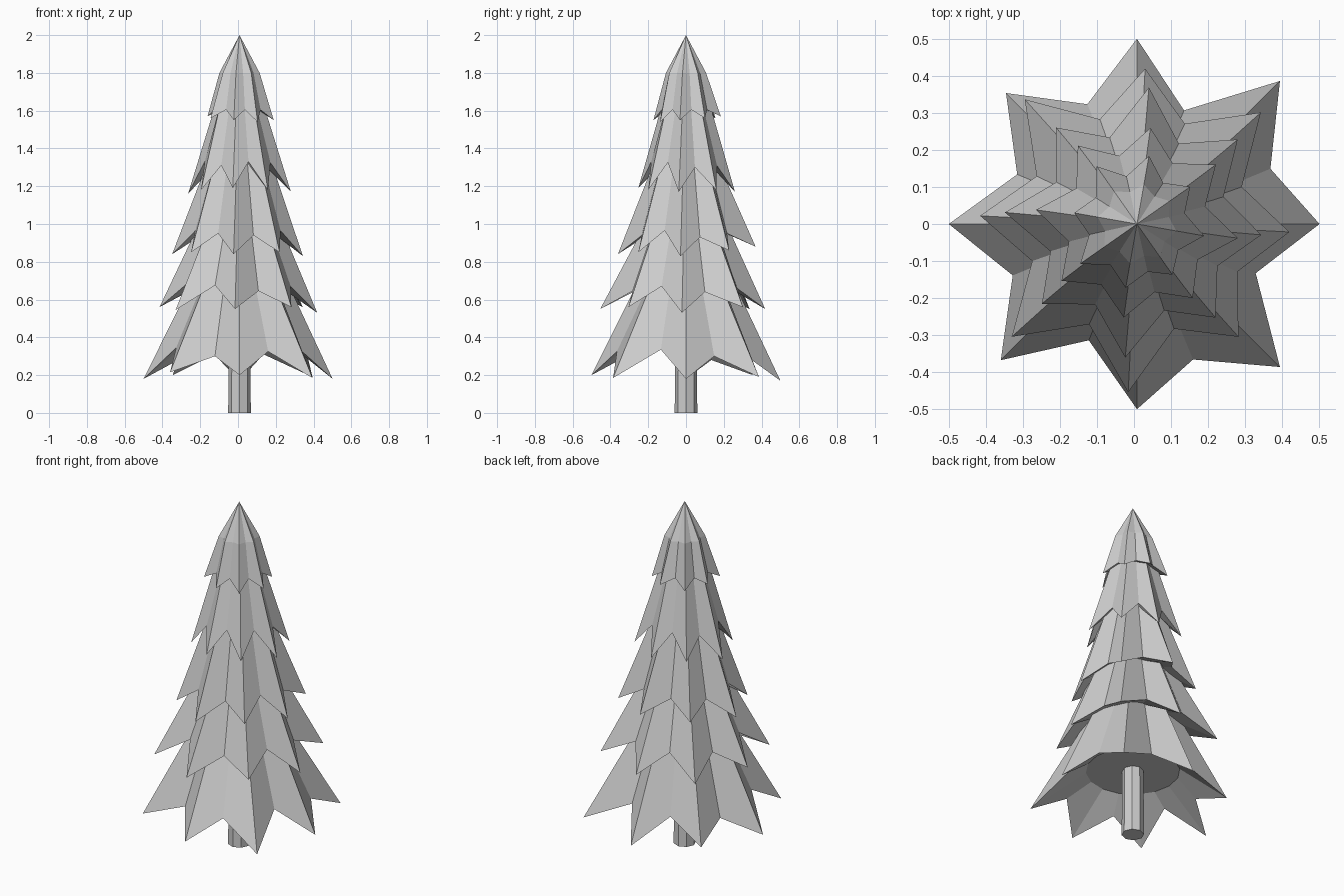
import bpy, bmesh
from math import cos, sin, radians

cube = bpy.data.objects.get("Cube")
if cube:
    bpy.data.objects.remove(cube, do_unlink=True)

GREY = (0.61, 0.61, 0.61, 1)
grey = bpy.data.materials.new("plain grey")
grey.use_nodes = True
grey.diffuse_color = GREY
grey.node_tree.nodes["Principled BSDF"].inputs["Base Color"].default_value = GREY

CENTRE_X = 0.008
POINTS = 8


def finish(name, bm):
    bmesh.ops.recalc_face_normals(bm, faces=bm.faces)
    mesh = bpy.data.meshes.new(name)
    bm.to_mesh(mesh)
    bm.free()
    mesh.materials.append(grey)
    obj = bpy.data.objects.new(name, mesh)
    bpy.context.collection.objects.link(obj)
    return obj


def spread(value):
    """One value for all points, or a list with one per point."""
    return value if isinstance(value, list) else [value] * POINTS


def star_ring(bm, turn, tip_r, tip_z, valley_r, valley_z):
    """Ring of alternating branch tips and valleys."""
    ring = []
    tips = zip(spread(tip_r), spread(tip_z))
    valleys = zip(spread(valley_r), spread(valley_z))
    for i, pair in enumerate(zip(tips, valleys)):
        for half, (r, z) in enumerate(pair):
            a = radians(turn) + radians(360 / POINTS) * (i + half / 2)
            ring.append(bm.verts.new((CENTRE_X + r * cos(a), r * sin(a), z)))
    return ring


def bridge(bm, low, high):
    n = len(low)
    for i in range(n):
        j = (i + 1) % n
        bm.faces.new((low[i], low[j], high[j], high[i]))


def tier(name, turn, tip_r, tip_z, valley_r, valley_z, inner, top, apex=None):
    """Skirt of branches: star rim, smaller star above, recessed underside."""
    bm = bmesh.new()
    rim = star_ring(bm, turn, tip_r, tip_z, valley_r, valley_z)
    inner_r, inner_z = inner
    under = star_ring(bm, turn, inner_r, inner_z, inner_r, inner_z)
    top_r, top_valley, top_z = top
    upper = star_ring(bm, turn, top_r, top_z, top_valley, top_z)
    bridge(bm, rim, upper)
    bridge(bm, under, rim)
    bm.faces.new(under)
    if apex:
        peak = bm.verts.new((CENTRE_X, 0, apex))
        for i in range(len(upper)):
            bm.faces.new((upper[i], upper[(i + 1) % len(upper)], peak))
    else:
        bm.faces.new(upper)
    return finish(name, bm)


# Branch tiers, bottom to top; points run anticlockwise from +x
tier("bottom_branches", 0,
     [.493, .546, .5, .5, .508, .52, .5, .546], [.18, .19, .17, .2, .18, .215, .2, .185],
     [.39, .332, .35, .35, .363, .34, .396, .347], [.3, .31, .31, .28, .345, .3, .325, .335],
     inner=(.25, .39), top=(.25, .205, .70))
tier("lower_branches", -3,
     [.412, .45, .42, .453, .424, .455, .455, .41], [.53, .56, .55, .55, .56, .545, .55, .56],
     .30, [.64, .66, .66, .65, .68, .675, .645, .67],
     inner=(.2, .69), top=(.215, .175, 1.0))
tier("middle_branches", -5,
     [.337, .355, .37, .34, .358, .335, .362, .33], [.83, .86, .88, .86, .84, .85, .84, .85],
     .245, [.93, .95, .95, .94, .965, .95, .94, .965],
     inner=(.16, .98), top=(.165, .135, 1.34))
tier("upper_branches", -8,
     [.275, .267, .262, .265, .275, .255, .255, .25], [1.17, 1.18, 1.17, 1.18, 1.16, 1.18, 1.19, 1.18],
     .19, [1.3, 1.31, 1.31, 1.29, 1.33, 1.31, 1.33, 1.325],
     inner=(.12, 1.34), top=(.12, .095, 1.66))
tier("top_branches", -10,
     [.184, .175, .187, .19, .172, .187, .175, .167], [1.55, 1.56, 1.57, 1.56, 1.57, 1.56, 1.55, 1.54],
     .132, 1.605, inner=(.09, 1.62), top=(.108, .088, 1.8), apex=2.0)

# Trunk
bm = bmesh.new()
bmesh.ops.create_cone(bm, cap_ends=True, segments=8, radius1=.06, radius2=.056, depth=.45)
bmesh.ops.translate(bm, verts=bm.verts, vec=(CENTRE_X, 0, .225))
finish("trunk", bm)
